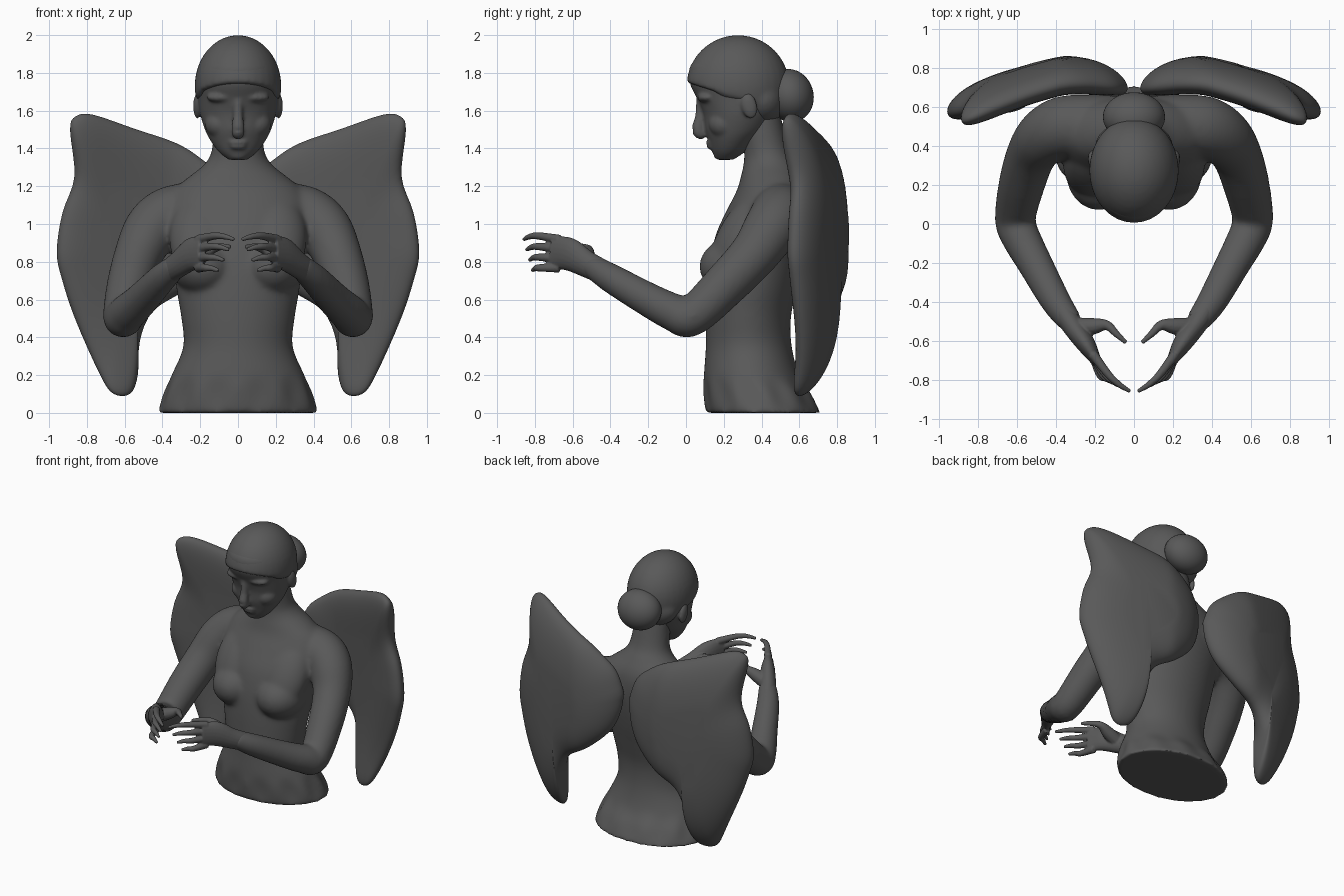
import bpy, bmesh
from math import sin, cos, pi
from mathutils import Vector, Matrix

cube = bpy.data.objects.get("Cube")
if cube:
    bpy.data.objects.remove(cube, do_unlink=True)

stone = bpy.data.materials.new("dark_grey_stone")
stone.use_nodes = True
GREY = (0.1, 0.1, 0.1, 1)
stone.diffuse_color = GREY
stone.node_tree.nodes["Principled BSDF"].inputs["Base Color"].default_value = GREY


def smooth_rows(rows, steps=5):
    """Catmull-Rom resampling of control rows."""
    rows = [Vector(r) for r in rows]
    pts = [rows[0] * 2 - rows[1]] + rows + [rows[-1] * 2 - rows[-2]]
    out = []
    for a, b, c, d in zip(pts, pts[1:], pts[2:], pts[3:]):
        for k in range(steps):
            t = k / steps
            out.append((b * 2 + (c - a) * t + (a * 2 - b * 5 + c * 4 - d) * t * t
                        + (b * 3 - a - c * 3 + d) * t ** 3) / 2)
    return out + [rows[-1]]


def bridge(bm, rings):
    """Skin rings of points into a closed solid."""
    loops = [[bm.verts.new(p) for p in ring] for ring in rings]
    n = len(loops[0])
    for a, b in zip(loops, loops[1:]):
        for i in range(n):
            j = (i + 1) % n
            bm.faces.new((a[i], a[j], b[j], b[i]))
    bm.faces.new(loops[0][::-1])
    bm.faces.new(loops[-1])


def loft(bm, rows, sides=64, fold=0):
    """Stack of ovals: height, half width, front y, back y."""
    rings = []
    for z, w, f, b in smooth_rows(rows):
        ring = []
        for i in range(sides):
            a = 2 * pi * i / sides
            k = 1 + fold * sin(pi * min(1, z / 0.2)) * sin(11 * a)
            ring.append((w * k * cos(a), (f + b) / 2 + (b - f) / 2 * k * sin(a), z))
        rings.append(ring)
    bridge(bm, rings)


def tube(bm, rows, side=1, sides=20):
    """Limb along x, y, z, side radius, height radius."""
    rows = smooth_rows([(side * r[0], r[1], r[2], r[3], r[-1]) for r in rows])
    pts = [Vector(r[:3]) for r in rows]
    rings = []
    for i, p in enumerate(pts):
        d = (pts[min(i + 1, len(pts) - 1)] - pts[max(i - 1, 0)]).normalized()
        u = d.cross(Vector((0, 0, 1))).normalized()
        v = u.cross(d)
        rings.append([p + u * rows[i][3] * cos(2 * pi * k / sides)
                      + v * rows[i][4] * sin(2 * pi * k / sides) for k in range(sides)])
    bridge(bm, rings)


def ball(bm, centre, radii, tilt=0):
    m = (Matrix.Translation(centre) @ Matrix.Rotation(tilt, 4, 'X')
         @ Matrix.Diagonal((*radii, 1)))
    bmesh.ops.create_uvsphere(bm, u_segments=32, v_segments=20, radius=1, matrix=m)


def finish(name, bm, voxel=0, relax=0):
    bmesh.ops.recalc_face_normals(bm, faces=bm.faces)
    for f in bm.faces:
        f.smooth = True
    mesh = bpy.data.meshes.new(name)
    bm.to_mesh(mesh)
    bm.free()
    mesh.materials.append(stone)
    ob = bpy.data.objects.new(name, mesh)
    bpy.context.collection.objects.link(ob)
    if voxel:
        m = ob.modifiers.new("blend", 'REMESH')
        m.mode, m.voxel_size, m.use_smooth_shade = 'VOXEL', voxel, True
    if relax:
        m = ob.modifiers.new("relax", 'SMOOTH')
        m.factor, m.iterations = 0.5, relax


# Torso, neck, breasts, shoulders and arms blended into one body
bm = bmesh.new()
loft(bm, [(0, .425, .105, .715), (.1, .392, .098, .665), (.2, .352, .095, .60),
          (.35, .29, .105, .56), (.5, .3, .105, .555), (.65, .325, .11, .585),
          (.8, .342, .125, .62), (.95, .37, .16, .645), (1.08, .38, .22, .655),
          (1.18, .34, .27, .65), (1.25, .26, .29, .63), (1.32, .175, .305, .59),
          (1.4, .138, .305, .545), (1.6, .125, .265, .495)], fold=0.025)
for s in (1, -1):
    ball(bm, (s * .18, .265, .775), (.17, .195, .155))
    ball(bm, (s * .19, .3, .93), (.175, .13, .27), -.5)
    tube(bm, [(.08, .5, 1.07, .16), (.25, .505, 1.06, .16), (.37, .495, 1.035, .16),
              (.46, .445, .965, .148), (.525, .36, .84, .13),
              (.575, .21, .68, .12), (.61, .03, .51, .106), (.585, -.06, .53, .101),
              (.51, -.2, .6, .091), (.4, -.4, .715, .078), (.32, -.51, .785, .062)], s)
finish("body", bm, .013, 18)

# Head with facial features
bm = bmesh.new()
loft(bm, [(1.34, .05, .165, .25), (1.38, .1, .14, .31), (1.44, .145, .12, .37),
          (1.5, .175, .1, .43), (1.58, .2, .09, .47), (1.66, .21, .06, .5),
          (1.75, .215, .02, .52), (1.85, .2, .03, .51), (1.94, .1, .15, .4)])
tube(bm, [(0, .08, 1.66, .025), (0, .075, 1.57, .027), (0, .066, 1.495, .036),
          (0, .1, 1.465, .025)])
ball(bm, (0, .135, 1.432), (.055, .03, .013))
ball(bm, (0, .138, 1.408), (.045, .03, .014))
ball(bm, (0, .18, 1.37), (.055, .035, .032))
for s in (1, -1):
    ball(bm, (s * .08, .115, 1.67), (.085, .055, .03))
    ball(bm, (s * .08, .135, 1.605), (.045, .03, .022))
    ball(bm, (s * .095, .2, 1.53), (.08, .08, .075))
    ball(bm, (s * .215, .335, 1.625), (.022, .042, .07), .25)
finish("head", bm, .009, 8)

# Hair cap, trimmed along a slanted hairline
bm = bmesh.new()
ball(bm, (0, .275, 1.73), (.23, .273, .27))
cut = bmesh.ops.bisect_plane(bm, geom=bm.verts[:] + bm.edges[:] + bm.faces[:],
                             plane_co=(0, 0, 1.75), plane_no=(0, .3, .95), clear_inner=True)
rim = [e for e in cut["geom_cut"] if isinstance(e, bmesh.types.BMEdge)]
bmesh.ops.contextual_create(bm, geom=rim)
# Hair swept down past the ears to the nape
ball(bm, (0, .4, 1.66), (.2, .13, .14), .4)
for s in (1, -1):
    ball(bm, (s * .17, .25, 1.7), (.05, .1, .05), -.2)
finish("hair", bm, .012, 10)

# Hair bun
bm = bmesh.new()
ball(bm, (0, .55, 1.68), (.16, .125, .142), .3)
finish("hair_bun", bm)

# Hands: palm, four curled fingers and a thumb
for label, s in (("left", 1), ("right", -1)):
    bm = bmesh.new()
    tube(bm, [(.37, -.44, .745, .06, .065), (.31, -.53, .79, .055, .072),
              (.245, -.62, .84, .048, .088), (.19, -.71, .85, .026, .085)], s)
    for i in range(4):
        z = .918 - .05 * i
        tube(bm, [(.21, -.67, z, .026), (.13 + .015 * i, -.775, z + .018 - .006 * i, .02),
                  (.075 + .022 * i, -.825 + .01 * i, z + .016 - .006 * i, .016),
                  (.02 + .027 * i, -.86 + .015 * i, z - .005 * i, .01)], s, 12)
    tube(bm, [(.31, -.53, .79, .05), (.21, -.525, .835, .043), (.14, -.52, .865, .026),
              (.09, -.565, .88, .018), (.04, -.61, .88, .011)], s, 12)
    finish(label + "_hand", bm, .006, 4)

# Wings: closed outline domed towards its middle, swept forward at the outer side
outline = [(.03, 1.1), (.09, 1.25), (.2, 1.35), (.33, 1.43), (.55, 1.505), (.77, 1.58),
           (.86, 1.57), (.89, 1.5), (.865, 1.25), (.93, 1.06), (.96, .85), (.93, .7),
           (.86, .49), (.73, .2), (.66, .1), (.57, .1), (.53, .2), (.52, .38),
           (.45, .54), (.28, .65), (.12, .8), (.05, .95)]
edge = smooth_rows(outline + outline[:1], 4)[:-1]
centre = Vector((.54, .92))


def wing_bend(x, z):
    d = x - .36
    sweep = .2 * d + .2 * d * d if d > 0 else .6 * d * d
    lean = .085 * ((z - .9) / .7) ** 2 if z > .9 else .1 * ((.9 - z) / .8) ** 4
    return .77 - sweep - lean


for label, s in (("left", 1), ("right", -1)):
    bm = bmesh.new()
    rings = []
    for k in range(1, 28):
        a = pi * k / 28
        ring = []
        for p in edge:
            x, z = centre + (p - centre) * sin(a) ** .45
            ring.append((s * x, wing_bend(x, z) - .095 * cos(a), z))
        rings.append(ring)
    bridge(bm, rings)
    finish(label + "_wing", bm, 0, 2)
